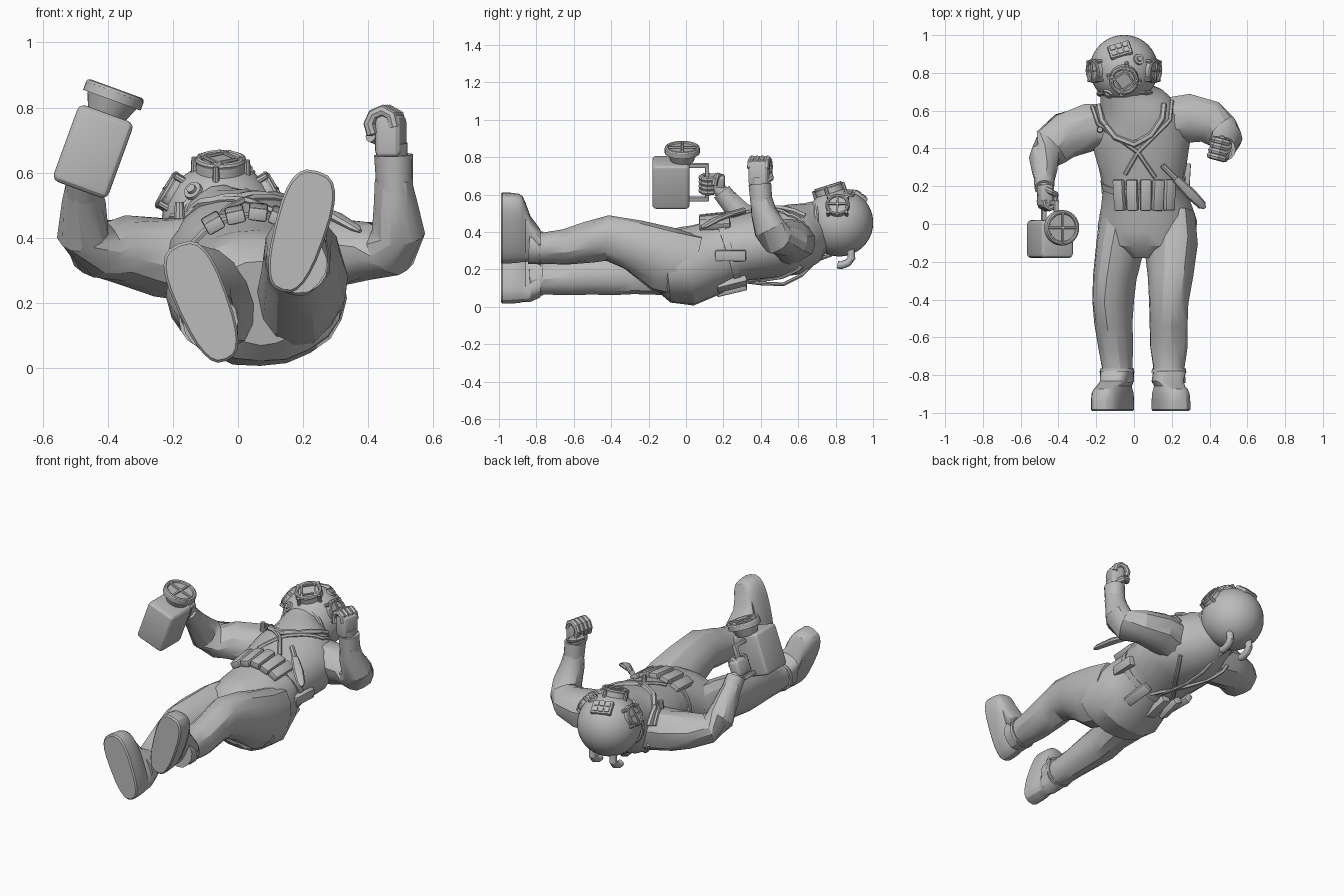
import bpy, bmesh, math, random
from math import sin, cos, tau, radians
from mathutils import Vector as V, Matrix as M
from mathutils.bvhtree import BVHTree

random.seed(4)
old = bpy.data.objects.get("Cube")
if old:
    bpy.data.objects.remove(old)

grey = bpy.data.materials.new("plain grey")
grey.use_nodes = True
tone = (0.5, 0.5, 0.5, 1)
grey.diffuse_color = tone
grey.node_tree.nodes["Principled BSDF"].inputs["Base Color"].default_value = tone
made = []


def finish(name, bm, matrix=None):
    if matrix:
        bm.transform(matrix)
    bmesh.ops.recalc_face_normals(bm, faces=bm.faces[:])
    mesh = bpy.data.meshes.new(name)
    bm.to_mesh(mesh)
    bm.free()
    mesh.materials.append(grey)
    obj = bpy.data.objects.new(name, mesh)
    bpy.context.collection.objects.link(obj)
    made.append(obj)
    return obj


def skin(name, rings, matrix=None):
    """Bridge a list of equal point rings and cap both ends."""
    bm = bmesh.new()
    loops = [[bm.verts.new(p) for p in ring] for ring in rings]
    n = len(loops[0])
    for r, s in zip(loops, loops[1:]):
        for i in range(n):
            bm.faces.new((r[i], r[(i + 1) % n], s[(i + 1) % n], s[i]))
    bm.faces.new(loops[0])
    bm.faces.new(loops[-1])
    return finish(name, bm, matrix)


def loft(name, path, n=14, ref=(0, 0, 1), fold=0.0, matrix=None):
    """Elliptical rings along a path of (x, y, z, half width, half depth)."""
    pts = [V(p[:3]) for p in path]
    rings = []
    for i, p in enumerate(path):
        t = (pts[min(i + 1, len(pts) - 1)] - pts[max(i - 1, 0)]).normalized()
        side = t.cross(V(ref)).normalized()
        up = side.cross(t)
        ring = []
        for k in range(n):
            a = tau * k / n
            w = 1 + random.uniform(-fold, fold)
            ring.append(pts[i] + (side * cos(a) * p[3] + up * sin(a) * p[4]) * w)
        rings.append(ring)
    return skin(name, rings, matrix)


def tube(name, pts, r, n=8, ref=(0, 0, 1), matrix=None):
    return loft(name, [(*p, r, r) for p in pts], n, ref, 0, matrix)


def box(name, size, matrix, bevel=0.006, segments=2):
    bm = bmesh.new()
    bmesh.ops.create_cube(bm, size=1, matrix=M.Diagonal((*size, 1)))
    bmesh.ops.bevel(bm, geom=bm.edges[:], offset=bevel, segments=segments,
                    profile=0.5, affect='EDGES')
    return finish(name, bm, matrix)


def disc(name, r1, r2, z1, z2, matrix, n=28):
    bm = bmesh.new()
    bmesh.ops.create_cone(bm, cap_ends=True, segments=n, radius1=r1, radius2=r2,
                          depth=z2 - z1, matrix=M.Translation((0, 0, (z1 + z2) / 2)))
    return finish(name, bm, matrix)


def rim(name, r, thick, matrix, n=32):
    bm = bmesh.new()
    loops = []
    for k in range(8):
        w, z = r + thick * cos(tau * k / 8), thick * sin(tau * k / 8)
        loops.append([bm.verts.new((cos(tau * i / n) * w, sin(tau * i / n) * w, z))
                      for i in range(n)])
    for k in range(8):
        r1, r2 = loops[k], loops[(k + 1) % 8]
        for i in range(n):
            j = (i + 1) % n
            bm.faces.new((r1[i], r1[j], r2[j], r2[i]))
    return finish(name, bm, matrix)


# Suit body
suit = loft("suit_torso", [
    (.07, -.16, .2, .15, .13), (.07, -.1, .21, .25, .19), (.07, 0, .215, .265, .215),
    (.06, .1, .25, .24, .2), (.05, .2, .285, .215, .185), (.045, .3, .315, .235, .18),
    (.04, .44, .335, .265, .185), (.02, .55, .355, .24, .19), (-.015, .63, .39, .18, .175),
    (-.045, .68, .415, .14, .148), (-.05, .72, .43, .128, .14)], 20, fold=.02)

# Legs and ankle straps, rolled outwards with the feet
left_roll, right_roll = (.3, 0, .95), (-.44, 0, .9)
loft("left_leg", [
    (.19, .04, .21, .13, .18), (.2, -.12, .25, .135, .18), (.195, -.28, .33, .118, .14),
    (.185, -.42, .37, .105, .122), (.185, -.52, .345, .1, .108), (.185, -.65, .32, .098, .094),
    (.185, -.76, .315, .085, .082), (.185, -.84, .32, .088, .09)], ref=left_roll, fold=.04)
loft("right_leg", [
    (-.04, .04, .21, .13, .17), (-.07, -.12, .215, .12, .165), (-.1, -.28, .21, .105, .15),
    (-.112, -.4, .2, .1, .148), (-.107, -.52, .185, .094, .125), (-.097, -.65, .16, .086, .1),
    (-.09, -.76, .148, .08, .083), (-.085, -.84, .145, .085, .09)], ref=right_roll, fold=.04)
for side, x, z in (("left", .185, .316), ("right", -.09, .147)):
    loft(side + "_ankle_strap", [(x, -.785, z, .092, .088), (x, -.765, z, .09, .086)], 16)


# Boots: stacked outlines from the sole towards the ankle
def boot(name, heel, toe, ankle):
    heel, toe = V(heel), V(toe)
    along = (toe - heel).normalized()
    across = V((0, 1, 0)).cross(along)
    length = (toe - heel).length
    rings = []
    for h, start, end, wide in ((0, .02, .98, .073), (.008, 0, 1, .08), (.05, 0, 1, .08),
                                (.095, .01, .985, .077), (.117, .02, .95, .068),
                                (.132, .02, .86, .062), (.158, .03, .66, .074),
                                (.212, .04, .52, .082)):
        mid, half = heel + along * length * (start + end) / 2, length * (end - start) / 2
        if h > .2:
            mid = V((ankle[0], 0, ankle[1]))
        ring = []
        for k in range(24):
            c, s = cos(tau * k / 24), sin(tau * k / 24)
            u = math.copysign(abs(c) ** .75, c)
            w = math.copysign(abs(s) ** .7, s) * wide * (1 + .12 * u)
            ring.append(mid + along * half * u + across * w + V((0, h - .99, 0)))
        rings.append(ring)
    skin(name, rings)


boot("left_boot", (.135, 0, .235), (.245, 0, .605), (.185, .316))
boot("right_boot", (-.035, 0, .022), (-.182, 0, .382), (-.085, .145))

# Arms, cuffs and wrists
left_arm = loft("left_arm", [
    (.15, .55, .35, .13, .11), (.29, .565, .355, .11, .13), (.4, .54, .355, .088, .115),
    (.47, .49, .365, .085, .1), (.49, .45, .42, .08, .09), (.482, .415, .51, .066, .07),
    (.48, .4, .58, .056, .06)], 14, (0, 1, 0), .07)
right_arm = loft("right_arm", [
    (-.12, .52, .33, .13, .12), (-.24, .51, .345, .12, .125), (-.36, .47, .365, .1, .125),
    (-.44, .41, .37, .088, .11), (-.475, .35, .42, .08, .09), (-.475, .28, .51, .066, .066),
    (-.475, .22, .58, .05, .052)], 14, (0, 1, 0), .07)
loft("left_cuff", [(.482, .405, .54, .056, .06), (.478, .395, .655, .06, .062)], 14, (0, 1, 0))
loft("right_cuff", [(-.475, .25, .54, .056, .056), (-.475, .19, .615, .052, .052)], 14, (0, 1, 0))
loft("left_wrist", [(.478, .395, .63, .042, .046), (.475, .39, .69, .046, .054)], 12, (0, 1, 0))
loft("right_wrist", [(-.475, .215, .59, .04, .04), (-.478, .145, .66, .034, .034)], 12, (1, 0, 0))


# Gloved hands with curled fingers
def hand(name, pos, forward, spread, curl, scale):
    m = M((V(spread), V(curl), V(forward))).transposed().to_4x4()
    m = M.Translation(pos) @ m @ M.Scale(scale, 4)
    box(name + "_palm", (.1, .075, .125), m @ M.Translation((0, .012, 0)), .022, 3)
    for i in range(4):
        s = (i - 1.5) * .026
        tube(name + "_finger", [(s, -.008, .025), (s, 0, .058), (s, .025, .072), (s, .052, .06),
                                (s, .064, .035), (s, .055, .005)], .0165, 8, (1, 0, 0), m)
    tube(name + "_thumb", [(.035, 0, -.04), (.052, .03, -.02), (.04, .06, -.008),
                           (.008, .072, 0)], .017, 8, (0, 0, 1), m)


tilt = M.Rotation(radians(20), 4, 'Y')
axes = tilt.to_3x3().transposed()
hand("left_hand", (.482, .388, .712), (0, 0, 1), (.25, .97, 0), (-.97, .25, 0), 1.1)
hand("right_hand", (-.482, .15, .665), (0, -1, 0), axes[2], axes[0], .95)

# Lantern: case, flared neck, barred lens and handle
case = M.Translation((-.445, -.08, .665)) @ tilt
lens = case @ M.Translation((0, .06, 0))
box("lantern_case", (.18, .2, .25), case, .022, 3)
disc("lantern_neck", .06, .082, .12, .172, lens)
disc("lantern_rim", .094, .094, .168, .195, lens)
rim("lantern_bezel", .083, .011, lens @ M.Translation((0, 0, .195)))
for a in (0, 90):
    box("lantern_guard", (.16, .012, .012), lens @ M.Translation((0, 0, .2))
        @ M.Rotation(radians(a), 4, 'Z'), .003)
for z in (-.095, .095):
    box("handle_bracket", (.024, .115, .022), case @ M.Translation((0, .145, z)), .004)
box("handle_grip", (.024, .022, .21), case @ M.Translation((0, .193, 0)), .004)

# Helmet with collar
core = V((-.053, .82, .45))
dome = bmesh.new()
bmesh.ops.create_uvsphere(dome, u_segments=40, v_segments=24, radius=.181)
finish("helmet", dome, M.Translation(core))
rim("collar_ring", .14, .014, M.Translation((-.045, .69, .42)) @ M.Rotation(radians(-95), 4, 'X'))


def on_helmet(d, spin=0):
    d = V(d).normalized()
    return (M.Translation(core) @ d.to_track_quat('Z', 'Y').to_matrix().to_4x4()
            @ M.Rotation(radians(spin), 4, 'Z'))


def porthole(name, d, r, out, spin, gap):
    m = on_helmet(d, spin)
    disc(name + "_tube", r * 1.05, r, .13, out, m)
    rim(name + "_rim", r * .9, r * .15, m @ M.Translation((0, 0, out)))
    for a in (0, 90):
        for g in gap:
            box(name + "_bar", (r * 1.7, .009, .009), m @ M.Rotation(radians(a), 4, 'Z')
                @ M.Translation((0, g * r, out + .007)), .002)
    for a in range(45, 360, 90):
        bolt = m @ M.Rotation(radians(a), 4, 'Z') @ M.Translation((r * 1.1, 0, 0))
        disc(name + "_bolt", .012, .009, .14, out + .004, bolt, 8)


porthole("front_window", (0, -.06, .19), .075, .198, 35, (-.5, .5))
for name, s in (("left_window", 1), ("right_window", -1)):
    porthole(name, (s * .17, -.01, .1), .062, .192, 0, (0,))
top = on_helmet((-.022, .105, .15), 185) @ M.Translation((0, 0, .174))
box("top_window", (.12, .085, .03), top, .008)
for i in range(6):
    box("top_pane", (.028, .028, .012), top @ M.Translation(((i % 3 - 1) * .034,
        (i // 3 - .5) * .035, .014)), .003)
for d in ((.075, .05, .15), (-.09, -.14, .1)):
    m = on_helmet(d)
    disc("helmet_valve", .032, .028, .165, .19, m, 16)
    disc("valve_cap", .016, .014, .185, .2, m, 12)
for s in (-1, 1):
    x = core.x + s * .07
    tube("air_elbow", [(x, .88, .31), (x, .885, .26), (x, .865, .235), (x, .83, .222),
                       (x, .81, .225)], .021, 12, (1, 0, 0))

# Surface of the suit, for laying gear onto it
verts, polys = [], []
for part in (suit, left_arm, right_arm):
    base = len(verts)
    verts += [v.co for v in part.data.vertices]
    polys += [[base + i for i in p.vertices] for p in part.data.polygons]
tree = BVHTree.FromPolygons(verts, polys)


# Harness draped over the suit
def drape(name, pts, sky, r=.012):
    out = []
    for a, b in zip(pts, pts[1:]):
        for k in range(6):
            p = V(a).lerp(V(b), k / 6)
            hit = tree.ray_cast(V((p.x, p.y, sky)), V((0, 0, -sky)))[0]
            if hit:
                out.append(hit + V((0, 0, sky * .004)))
    tube(name, out, r, 6)


drape("breastplate_edge", [(-.19, .64), (-.17, .55), (-.1, .46), (0, .42), (.09, .47),
                           (.15, .56), (.16, .65)], 1, .017)
drape("left_shoulder_strap", [(.2, .65), (.19, .55), (.02, .38), (-.06, .24)], 1)
drape("right_shoulder_strap", [(-.22, .62), (-.19, .53), (.02, .38), (.13, .22)], 1)
drape("left_back_strap", [(.17, .62), (.1, .5), (-.08, .24)], -1)
drape("right_back_strap", [(-.18, .62), (-.06, .5), (.15, .24)], -1)
tube("back_hose", [(.06, .28, .14), (.05, .4, .125), (.04, .52, .12), (0, .62, .17),
                   (-.04, .7, .25), (-.06, .78, .28)], .01)
disc("strap_buckle", .02, .016, 0, .02, M.Translation((.01, .43, .515)), 10)
for x, y in ((-.18, .5), (.16, .52)):
    disc("shoulder_stud", .018, .014, .46, .51, M.Translation((x, y, 0)), 10)

# Weight belt, with weights hanging around the waist
loft("weight_belt", [(.05, .205, .287, .223, .193), (.048, .24, .298, .226, .192)], 24)
for a in (50, 68, 87, 107, 127, 0, 205, 232, 262, 310):
    y = .155 if 40 < a < 130 else .24
    ray = V((cos(radians(a)), 0, sin(radians(a))))
    hit, normal, _, _ = tree.ray_cast(V((.05, y, .275)), ray)
    n = (normal + ray).normalized()
    across = V((0, 1, 0)).cross(n).normalized()
    m = M.Translation(hit + n * .014) @ M((across, n.cross(across), n)).transposed().to_4x4()
    box("belt_weight", (.058, .165, .04), m, .007)

# Sheathed knife at the hip
loft("knife_sheath", [(.22, .24, .495, .022, .014), (.3, .16, .465, .03, .016),
                      (.36, .1, .43, .024, .012), (.375, .085, .42, .008, .006)], 8)
tube("knife_handle", [(.15, .31, .515), (.22, .24, .495)], .016, 8)

# Smooth shading with crisp edges
bpy.ops.object.select_all(action='DESELECT')
for obj in made:
    obj.select_set(True)
bpy.context.view_layer.objects.active = made[0]
bpy.ops.object.shade_smooth_by_angle(angle=radians(28))
